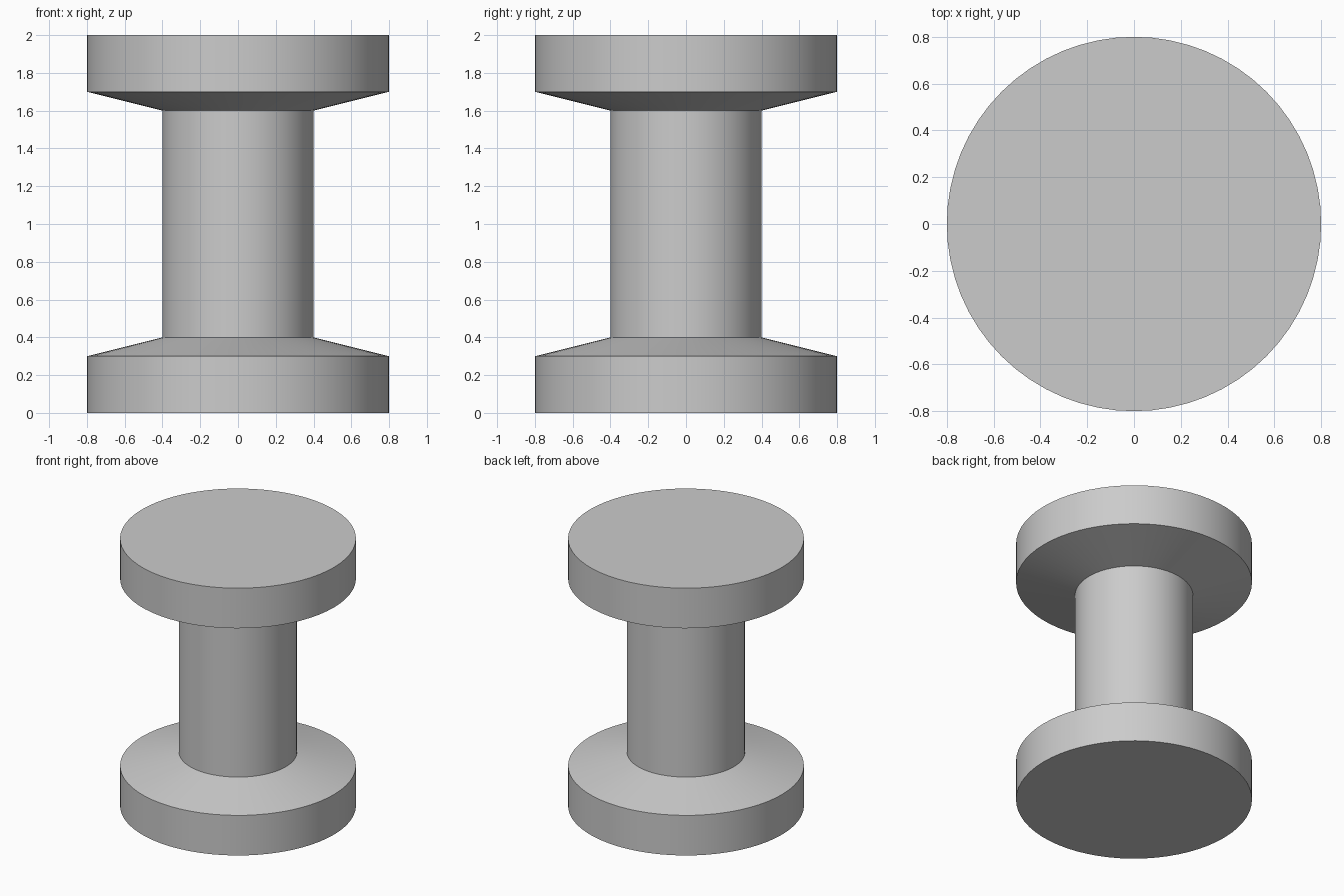
import bpy
import bmesh
import math

cube = bpy.data.objects.get("Cube")
if cube:
    bpy.data.objects.remove(cube, do_unlink=True)

SEGMENTS = 64

grey = bpy.data.materials.new("light grey")
grey.use_nodes = True
colour = (0.6, 0.6, 0.6, 1)
grey.diffuse_color = colour
grey.node_tree.nodes["Principled BSDF"].inputs["Base Color"].default_value = colour


def lathe(name, profile):
    """Spin a (radius, height) profile that starts and ends on the z axis."""
    bm = bmesh.new()
    verts = [bm.verts.new((r, 0, z)) for r, z in profile]
    edges = [bm.edges.new(pair) for pair in zip(verts, verts[1:])]
    bmesh.ops.spin(bm, geom=verts + edges, cent=(0, 0, 0), axis=(0, 0, 1),
                   angle=math.tau, steps=SEGMENTS, use_merge=True)
    bmesh.ops.remove_doubles(bm, verts=bm.verts, dist=0.0001)
    bmesh.ops.dissolve_limit(bm, angle_limit=0.001, verts=bm.verts, edges=bm.edges)
    bmesh.ops.recalc_face_normals(bm, faces=bm.faces)
    mesh = bpy.data.meshes.new(name)
    bm.to_mesh(mesh)
    bm.free()
    mesh.materials.append(grey)
    obj = bpy.data.objects.new(name, mesh)
    bpy.context.collection.objects.link(obj)
    bpy.ops.object.select_all(action="DESELECT")
    obj.select_set(True)
    bpy.context.view_layer.objects.active = obj
    bpy.ops.object.shade_smooth_by_angle(angle=math.radians(30))
    return obj


# Spool: two thick flanges with sloped inner faces, joined by a straight core
half = [(0, 0), (0.8, 0), (0.8, 0.3), (0.4, 0.4)]
lathe("spool", half + [(r, 2 - z) for r, z in reversed(half)])
